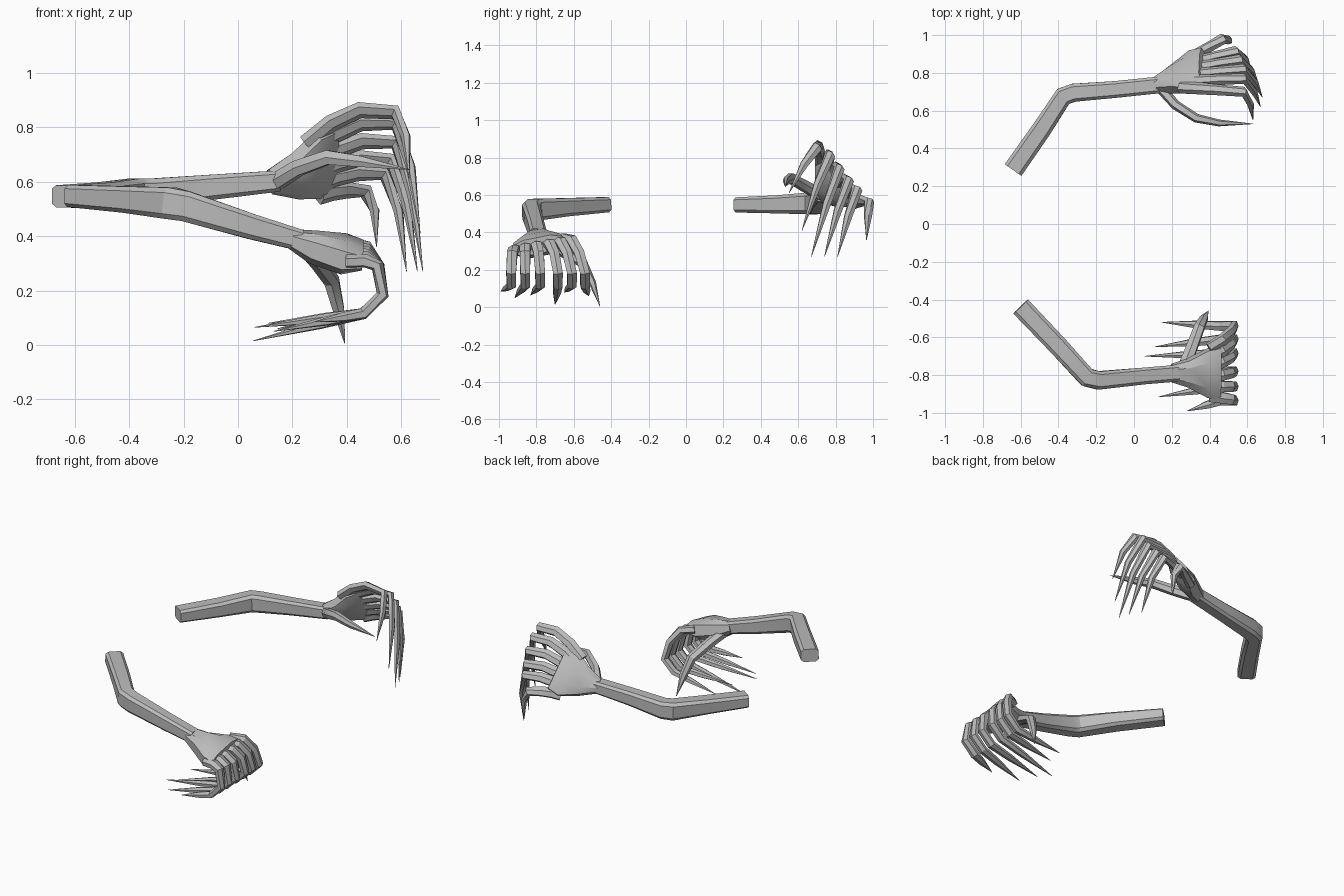
import bpy, bmesh, math
from mathutils import Vector

cube = bpy.data.objects.get("Cube")
if cube:
    bpy.data.objects.remove(cube, do_unlink=True)

skin = bpy.data.materials.new("grey_skin")
skin.use_nodes = True
GREY = (0.5, 0.5, 0.5, 1)
skin.diffuse_color = GREY
skin.node_tree.nodes["Principled BSDF"].inputs["Base Color"].default_value = GREY


def soft(v, power):
    return math.copysign(abs(v) ** power, v)


def loft(name, path, sizes, ref, sides=8, power=0.7):
    """Skin rings along a path; sizes are half extents along ref and across it."""
    pts = [Vector(p) for p in path]
    bm = bmesh.new()
    rings = []
    for i, p in enumerate(pts):
        a = pts[max(i - 1, 0)]
        b = pts[min(i + 1, len(pts) - 1)]
        # Average the neighbouring directions so that bends are mitred
        t = ((p - a).normalized() + (b - p).normalized()).normalized()
        s = Vector(ref)
        s = (s - t * s.dot(t)).normalized()
        u = t.cross(s)
        w, h = sizes[i]
        ring = []
        for k in range(sides):
            ang = math.tau * (k + 0.5) / sides
            ring.append(bm.verts.new(p + s * w * soft(math.cos(ang), power)
                                     + u * h * soft(math.sin(ang), power)))
        rings.append(ring)
    for r, q in zip(rings, rings[1:]):
        for k in range(sides):
            n = (k + 1) % sides
            bm.faces.new((r[k], r[n], q[n], q[k]))
    bm.faces.new(rings[0][::-1])
    bm.faces.new(rings[-1])
    bmesh.ops.recalc_face_normals(bm, faces=bm.faces)
    mesh = bpy.data.meshes.new(name)
    bm.to_mesh(mesh)
    bm.free()
    mesh.materials.append(skin)
    obj = bpy.data.objects.new(name, mesh)
    bpy.context.collection.objects.link(obj)
    bpy.ops.object.select_all(action="DESELECT")
    obj.select_set(True)
    bpy.context.view_layer.objects.active = obj
    bpy.ops.object.shade_smooth_by_angle(angle=math.radians(30))


def claw(name, path, ref, width, depth):
    """A jointed finger, broad at the knuckle, that narrows to a sharp point."""
    last = len(path) - 1
    sizes = []
    for i in range(last + 1):
        k = 1 - 0.3 * i / last
        if i == last - 1:
            k = 0.65
        if i == last:
            k = 0.04
        sizes.append((width * k, depth * k))
    loft(name, path, sizes, ref, sides=6, power=0.85)


UP = (0, 0, 1)
ARM_SIZES = [(0.042, 0.056), (0.05, 0.054), (0.06, 0.052), (0.058, 0.05), (0.048, 0.046), (0.04, 0.046)]

# Arms, shoulder to wrist, with boxy sections
loft("right_arm", [(-0.6, -0.437, 0.548), (-0.4, -0.647, 0.535), (-0.25, -0.812, 0.522),
                   (-0.19, -0.828, 0.51), (0.05, -0.805, 0.435), (0.23, -0.79, 0.385)],
     ARM_SIZES, UP, power=0.45)
loft("left_arm", [(-0.64, 0.286, 0.547), (-0.49, 0.5, 0.55), (-0.375, 0.675, 0.555),
                  (-0.32, 0.695, 0.556), (-0.1, 0.712, 0.58), (0.15, 0.738, 0.603)],
     ARM_SIZES, UP, power=0.45)

# Palms
R_WIDE = (0, 1, 0.2)
L_WIDE = (0, 0.65, -0.75)
loft("right_palm", [(0.2, -0.79, 0.39), (0.28, -0.79, 0.36), (0.39, -0.79, 0.335), (0.46, -0.79, 0.33)],
     [(0.05, 0.036), (0.075, 0.06), (0.135, 0.068), (0.145, 0.045)], R_WIDE)
loft("left_palm", [(0.12, 0.735, 0.6), (0.21, 0.768, 0.62), (0.3, 0.805, 0.66), (0.36, 0.835, 0.69)],
     [(0.045, 0.042), (0.095, 0.055), (0.155, 0.05), (0.14, 0.028)], L_WIDE)

# Right fingers: knuckle y, bend y, tip; they curl down and back under the palm
right_fingers = [
    (-0.66, -0.54, (0.145, -0.52, 0.06)),
    (-0.71, -0.61, (0.11, -0.65, 0.08)),
    (-0.76, -0.685, (0.055, -0.70, 0.015)),
    (-0.81, -0.78, (0.06, -0.83, 0.065)),
    (-0.86, -0.86, (0.13, -0.915, 0.05)),
    (-0.91, -0.935, (0.28, -0.99, 0.085)),
]
for i, (ky, by, tip) in enumerate(right_fingers):
    tip = Vector(tip)
    low = Vector((0.46, by, 0.115))
    claw(f"right_finger_{i + 1}",
         [(0.40, ky, 0.37 - 0.012 * i), (0.47, ky * 0.6 + by * 0.4, 0.36 - 0.01 * i),
          (0.515, ky * 0.25 + by * 0.75, 0.29), (0.532, by, 0.185), low,
          low.lerp(tip, 0.4), tip], R_WIDE, 0.034, 0.027)

# Left fingers: bend and tip; they fan out from the knuckles and hang down
left_fingers = [
    ((0.58, 0.70, 0.855), (0.63, 0.55, 0.61)),
    ((0.58, 0.77, 0.815), (0.67, 0.62, 0.41)),
    ((0.58, 0.82, 0.745), (0.68, 0.67, 0.27)),
    ((0.56, 0.87, 0.68), (0.66, 0.74, 0.27)),
    ((0.54, 0.915, 0.63), (0.62, 0.81, 0.27)),
    ((0.47, 0.98, 0.565), (0.51, 0.965, 0.36)),
]
first, final = Vector((0.25, 0.725, 0.74)), Vector((0.30, 0.88, 0.55))
for i, (bend, tip) in enumerate(left_fingers):
    root, bend, tip = first.lerp(final, i / 5), Vector(bend), Vector(tip)
    lift = Vector((0, 0, 0.055 - 0.009 * i))
    knuckle = root.lerp(bend, 0.28) + lift * 0.8
    crest = root.lerp(bend, 0.6) + lift
    shin = bend.lerp(tip, 0.45) + Vector((0.015, 0, 0.02))
    claw(f"left_finger_{i + 1}", [root, knuckle, crest, bend, shin, tip], L_WIDE, 0.036, 0.028)

# Thumbs
claw("right_thumb", [(0.26, -0.77, 0.35), (0.3, -0.67, 0.3), (0.345, -0.55, 0.235),
                     (0.37, -0.5, 0.13), (0.393, -0.46, 0.005)], (1, 0, 0), 0.036, 0.03)
claw("left_thumb", [(0.14, 0.72, 0.6), (0.22, 0.63, 0.65), (0.33, 0.56, 0.69),
                    (0.45, 0.535, 0.675), (0.63, 0.53, 0.645)], UP, 0.035, 0.028)
